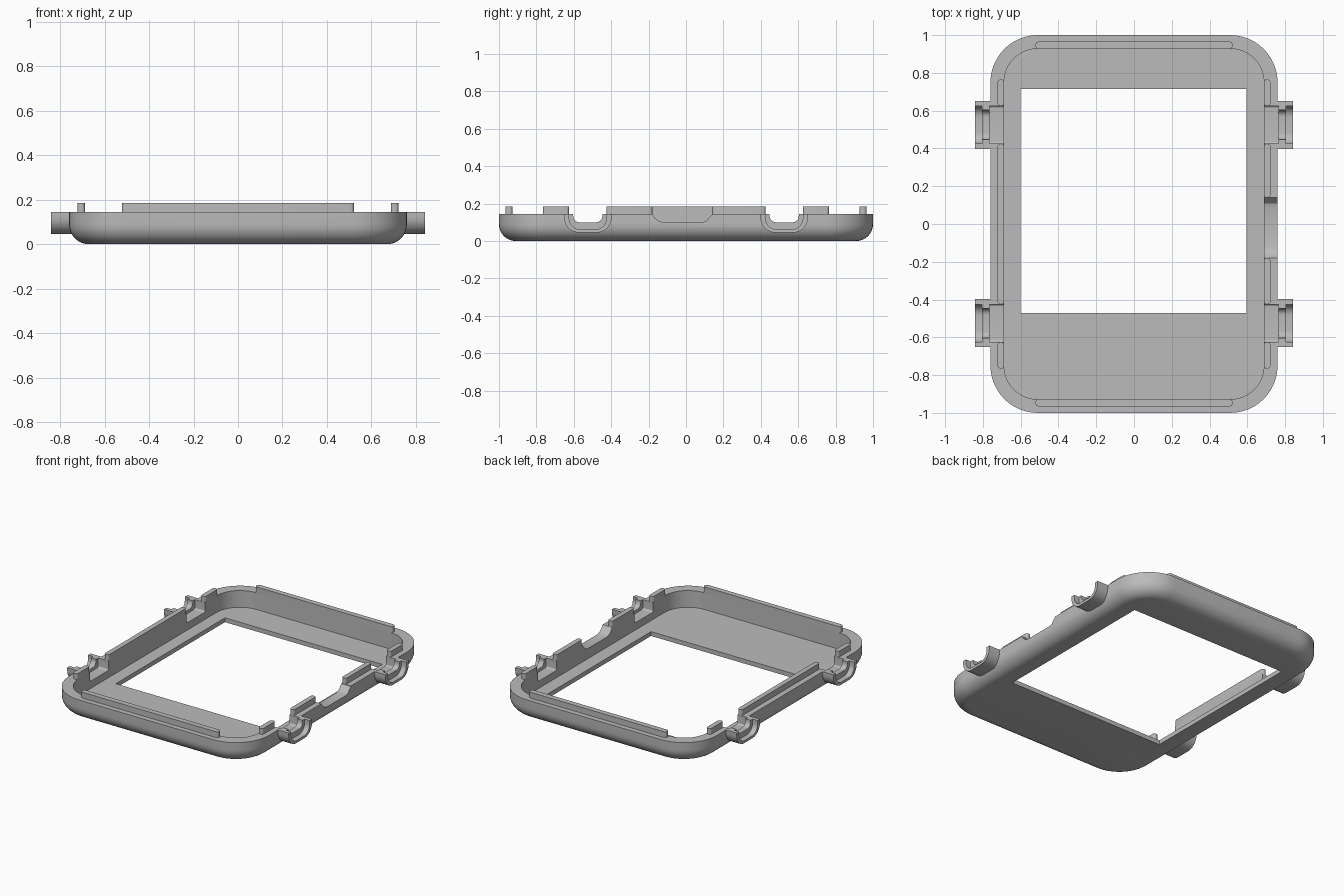
import bpy, bmesh, math

if "Cube" in bpy.data.objects:
    bpy.data.objects.remove(bpy.data.objects["Cube"], do_unlink=True)

grey = bpy.data.materials.new("plain_grey")
grey.use_nodes = True
grey.diffuse_color = (0.5, 0.5, 0.5, 1)
grey.node_tree.nodes["Principled BSDF"].inputs["Base Color"].default_value = (0.5, 0.5, 0.5, 1)

TOP = 0.145        # rim height
HX, HY = 0.76, 1.0  # outer half sizes
CORNER = 0.25
FILLET = 0.09
WALL = 0.072
FLOOR = 0.03


def rounded_rect(hx, hy, r, steps=12):
    """Outline of a rounded rectangle, counter-clockwise."""
    pts = []
    for k, (sx, sy) in enumerate([(1, 1), (-1, 1), (-1, -1), (1, -1)]):
        for i in range(steps + 1):
            a = math.pi / 2 * (k + i / steps)
            pts.append((sx * (hx - r) + r * math.cos(a), sy * (hy - r) + r * math.sin(a)))
    return pts


def stack(name, rings):
    """Closed solid through equal-length rings of 3D points."""
    bm = bmesh.new()
    loops = [[bm.verts.new(p) for p in ring] for ring in rings]
    n = len(loops[0])
    for a, b in zip(loops, loops[1:]):
        for i in range(n):
            j = (i + 1) % n
            bm.faces.new((a[i], a[j], b[j], b[i]))
    bm.faces.new(loops[0][::-1])
    bm.faces.new(loops[-1])
    bmesh.ops.recalc_face_normals(bm, faces=bm.faces)
    mesh = bpy.data.meshes.new(name)
    bm.to_mesh(mesh)
    bm.free()
    mesh.materials.append(grey)
    ob = bpy.data.objects.new(name, mesh)
    bpy.context.collection.objects.link(ob)
    return ob


def prism_x(name, outline, x0, x1):
    """Extrude a (y, z) outline along x."""
    return stack(name, [[(x, y, z) for y, z in outline] for x in (x0, x1)])


def u_outline(yc, half, bottom, top, r, steps=8):
    """U shape with rounded lower corners and a flat top."""
    pts = [(yc + half, top), (yc - half, top)]
    for k, s in enumerate((-1, 1)):
        for i in range(steps + 1):
            a = math.pi * (1 + k / 2 + i / steps / 2)
            pts.append((yc + s * (half - r) + r * math.cos(a), bottom + r + r * math.sin(a)))
    return pts


def activate(ob):
    bpy.ops.object.select_all(action='DESELECT')
    bpy.context.view_layer.objects.active = ob
    ob.select_set(True)


def cut(ob, cutters):
    activate(ob)
    for c in cutters:
        mod = ob.modifiers.new("cut", 'BOOLEAN')
        mod.operation = 'DIFFERENCE'
        mod.solver = 'EXACT'
        mod.object = c
        bpy.ops.object.modifier_apply(modifier=mod.name)


def smooth(ob):
    activate(ob)
    bpy.ops.object.shade_smooth_by_angle(angle=math.radians(30))


# Tray: filleted underside, flat rim, straight inner wall
section = []
for i in range(9):
    a = math.pi / 2 * i / 8
    section.append((FILLET * (1 - math.sin(a)), FILLET * (1 - math.cos(a))))
section += [(0, TOP), (WALL, TOP), (WALL, FLOOR)]
frame = stack("case_frame", [
    [(x, y, z) for x, y in rounded_rect(HX - d, HY - d, CORNER - d)] for d, z in section])

# Screen window
window = prism_x("window_cutter", [(-0.47, -0.1), (0.715, -0.1), (0.715, 0.1), (-0.47, 0.1)], -0.6, 0.595)

# Side button notch on the left wall
notch = prism_x("notch_cutter", [(-0.18, 0.3), (-0.18, TOP), (-0.165, 0.122), (-0.145, 0.107),
                                 (-0.12, 0.1), (0.085, 0.1), (0.108, 0.107), (0.14, 0.142),
                                 (0.14, 0.3)], 0.62, 0.9)
frame_cutters = [window, notch]
all_cutters = [window, notch]

# Four pin lugs with stepped U channels running through the wall
for sx, side in ((-1, "right"), (1, "left")):
    for yc, end in ((-0.525, "front"), (0.525, "back")):
        lug = prism_x(f"{end}_{side}_lug", u_outline(yc, 0.127, 0.045, TOP, 0.08), sx * 0.745, sx * 0.842)
        channels = [
            prism_x("outer_channel", u_outline(yc, 0.1, 0.062, 0.3, 0.06), sx * 0.805, sx * 0.9),
            prism_x("pin_channel", u_outline(yc, 0.078, 0.1, 0.3, 0.035), sx * 0.6, sx * 0.9),
            prism_x("inner_pocket", u_outline(yc, 0.1, 0.08, 0.3, 0.012), sx * 0.6, sx * 0.766)]
        cut(lug, channels)
        smooth(lug)
        frame_cutters += channels[1:]
        all_cutters += channels

cut(frame, frame_cutters)
smooth(frame)
for c in all_cutters:
    bpy.data.objects.remove(c, do_unlink=True)


# Raised locating ridges on the rim
def ridge(name, x0, x1, y0, y1):
    outline = rounded_rect((x1 - x0) / 2, (y1 - y0) / 2, 0.015, 5)
    xc, yc = (x0 + x1) / 2, (y0 + y1) / 2
    smooth(stack(name, [[(xc + x, yc + y, z) for x, y in outline] for z in (TOP - 0.01, 0.185)]))


for s, end in ((-1, "front"), (1, "back")):
    y0, y1 = sorted((s * 0.928, s * 0.965))
    ridge(f"{end}_ridge", -0.522, 0.522, y0, y1)
    y0, y1 = sorted((s * 0.625, s * 0.765))
    ridge(f"{end}_left_ridge", 0.688, 0.722, y0, y1)
    ridge(f"{end}_right_ridge", -0.722, -0.688, y0, y1)
ridge("middle_right_ridge", -0.722, -0.688, -0.425, 0.425)
ridge("middle_left_front_ridge", 0.688, 0.722, -0.425, -0.18)
ridge("middle_left_back_ridge", 0.688, 0.722, 0.14, 0.425)
